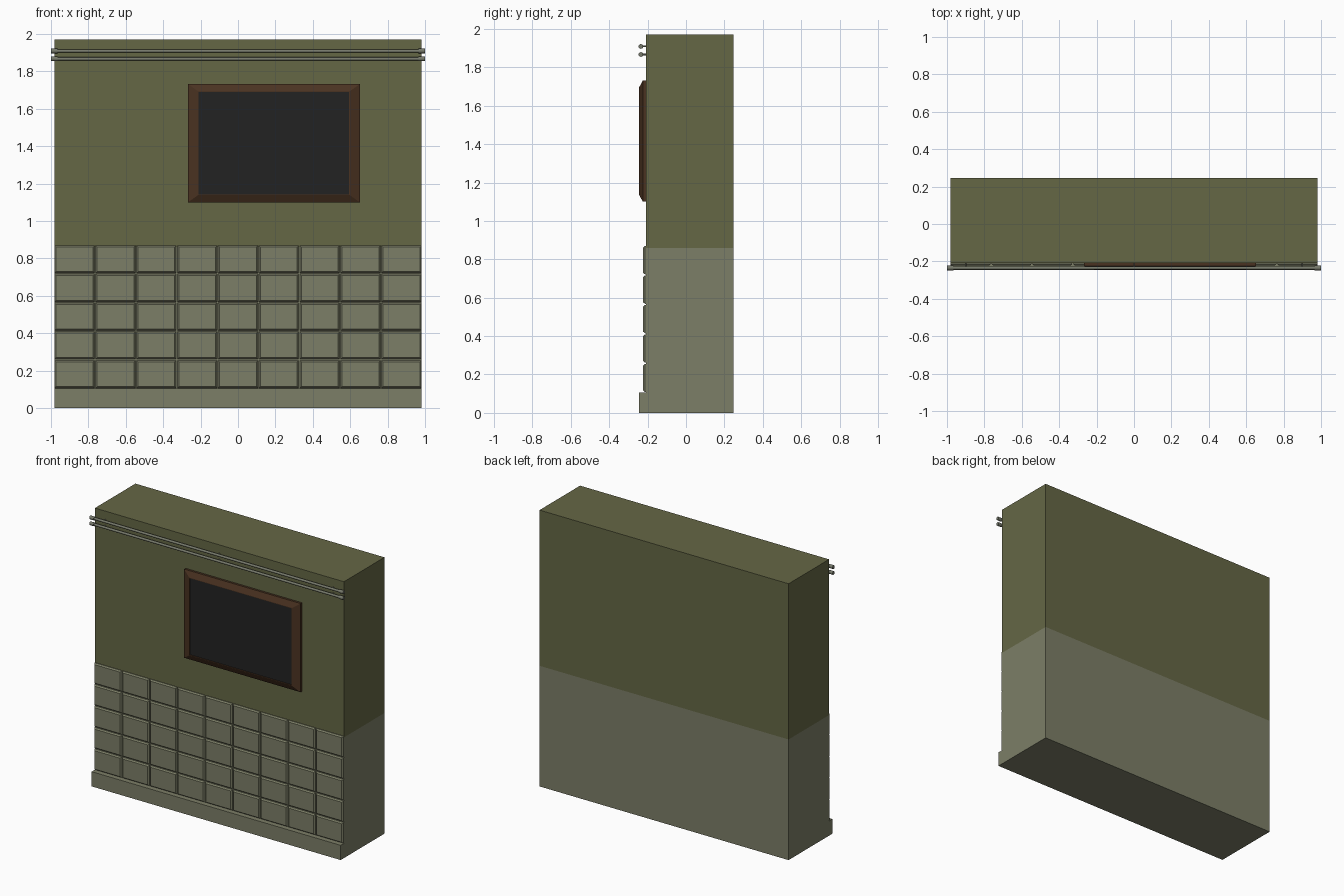
import bpy, bmesh, math
from mathutils import Matrix

if "Cube" in bpy.data.objects:
    bpy.data.objects.remove(bpy.data.objects["Cube"])


def mat(name, rgb):
    m = bpy.data.materials.new(name)
    m.diffuse_color = (*rgb, 1)
    m.use_nodes = True
    m.node_tree.nodes["Principled BSDF"].inputs["Base Color"].default_value = m.diffuse_color
    return m


OLIVE = mat("olive_paint", (0.130, 0.136, 0.060))
GREY = mat("grey_green_tile", (0.203, 0.210, 0.136))
BROWN = mat("brown_wood", (0.068, 0.032, 0.015))
BLACK = mat("black_board", (0.016, 0.016, 0.016))
METAL = mat("rail_metal", (0.185, 0.195, 0.150))

W, FRONT, BACK, TOP = 0.982, -0.209, 0.247, 1.97
TILE_Z0, TILE_Z1, SPLIT = 0.105, 0.872, 0.86


def finish(bm, name, mats):
    bmesh.ops.recalc_face_normals(bm, faces=bm.faces[:])
    me = bpy.data.meshes.new(name)
    bm.to_mesh(me)
    bm.free()
    for m in mats:
        me.materials.append(m)
    ob = bpy.data.objects.new(name, me)
    bpy.context.collection.objects.link(ob)
    return ob


def add_box(bm, lo, hi):
    size = [b - a for a, b in zip(lo, hi)]
    mid = [(a + b) / 2 for a, b in zip(lo, hi)]
    bmesh.ops.create_cube(bm, size=1, matrix=Matrix.Translation(mid) @ Matrix.Diagonal((*size, 1)))


def add_rings(bm, rings):
    """Join upright rectangles (x0, x1, z0, z1, y); return the last face."""
    loops = [[bm.verts.new(p) for p in ((a, y, c), (b, y, c), (b, y, d), (a, y, d))]
             for a, b, c, d, y in rings]
    for l0, l1 in zip(loops, loops[1:]):
        for i in range(4):
            j = (i + 1) % 4
            bm.faces.new((l0[i], l0[j], l1[j], l1[i]))
    bm.faces.new(loops[0][::-1])
    return bm.faces.new(loops[-1])


# Wall block, painted in two bands split by height
bm = bmesh.new()
add_box(bm, (-W, FRONT, 0), (W, BACK, TOP))
bmesh.ops.bisect_plane(bm, geom=bm.verts[:] + bm.edges[:] + bm.faces[:],
                       plane_co=(0, 0, SPLIT), plane_no=(0, 0, 1))
for f in bm.faces:
    f.material_index = 0 if f.calc_center_median().z > SPLIT else 1
finish(bm, "wall", [OLIVE, GREY])

# Skirting
bm = bmesh.new()
add_box(bm, (-W, -0.246, 0), (W, FRONT, TILE_Z0))
finish(bm, "skirting", [GREY])

# Chamfered tiles, 9 by 5
bm = bmesh.new()
cw, ch, gap, inset = 2 * W / 9, (TILE_Z1 - TILE_Z0) / 5, 0.003, 0.008
for i in range(9):
    for j in range(5):
        a, c = -W + i * cw, TILE_Z0 + j * ch
        rings = []
        for k, y in ((gap, FRONT), (gap, FRONT - 0.005), (gap + inset, FRONT - 0.014)):
            # end columns stay flush with the wall ends at their base
            x0 = a + (k - gap if i == 0 else k)
            x1 = a + cw - (k - gap if i == 8 else k)
            rings.append((x0, x1, c + k, c + ch - k, y))
        add_rings(bm, rings)
finish(bm, "wall_tiles", [GREY])

# Sloped picture frame with the dark board inside
bm = bmesh.new()
rings = []
for dx, dz, y in ((0, 0, FRONT), (0, 0, -0.225), (0.053, 0.038, -0.245),
                  (0.057, 0.042, -0.245), (0.057, 0.042, -0.238)):
    rings.append((-0.267 + dx, 0.651 - dx, 1.10 + dz, 1.732 - dz, y))
add_rings(bm, rings).material_index = 1
finish(bm, "framed_board", [BROWN, BLACK])


# Two rails with thicker end caps and short wall mounts
def add_rod(bm, r, length, loc, axis, sides=12):
    rot = Matrix.Rotation(math.pi / 2, 4, axis)
    bmesh.ops.create_cone(bm, cap_ends=True, segments=sides, radius1=r, radius2=r,
                          depth=length, matrix=Matrix.Translation(loc) @ rot)


for name, z in (("upper_rail", 1.909), ("lower_rail", 1.867)):
    bm = bmesh.new()
    y = -0.235
    add_rod(bm, 0.009, 1.98, (0, y, z), 'Y')
    for s in (-1, 1):
        add_rod(bm, 0.0125, 0.034, (s * 0.983, y, z), 'Y')
    for x in (-0.9, 0, 0.9):
        add_rod(bm, 0.004, 0.028, (x, -0.222, z), 'X', 8)
    ob = finish(bm, name, [METAL])
    bpy.context.view_layer.objects.active = ob
    ob.select_set(True)
    bpy.ops.object.shade_smooth_by_angle(angle=math.radians(40))
    ob.select_set(False)
